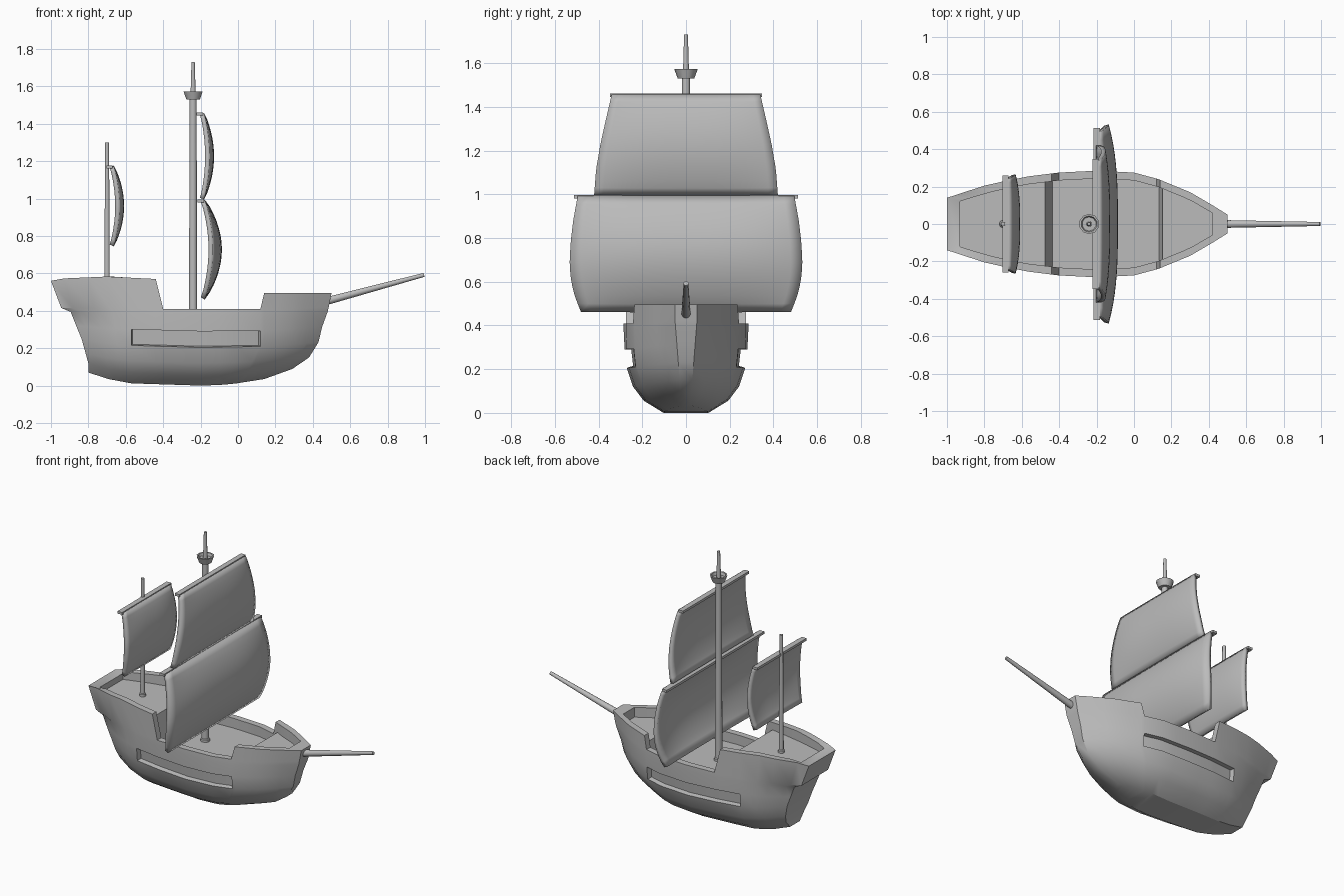
import bpy, bmesh, math
from mathutils import Vector

if "Cube" in bpy.data.objects:
    bpy.data.objects.remove(bpy.data.objects["Cube"])

grey = bpy.data.materials.new("plain_grey")
grey.use_nodes = True
grey.diffuse_color = (0.5, 0.5, 0.5, 1)
grey.node_tree.nodes["Principled BSDF"].inputs["Base Color"].default_value = (0.5, 0.5, 0.5, 1)


def finish(name, bm, angle=30):
    bmesh.ops.recalc_face_normals(bm, faces=bm.faces[:])
    mesh = bpy.data.meshes.new(name)
    bm.to_mesh(mesh)
    bm.free()
    mesh.materials.append(grey)
    ob = bpy.data.objects.new(name, mesh)
    bpy.context.scene.collection.objects.link(ob)
    bpy.ops.object.select_all(action='DESELECT')
    ob.select_set(True)
    bpy.context.view_layer.objects.active = ob
    bpy.ops.object.shade_smooth_by_angle(angle=math.radians(angle))
    return ob


def interp(points, x):
    for (x0, y0), (x1, y1) in zip(points, points[1:]):
        if x <= x1:
            return y0 + (y1 - y0) * max(0, (x - x0) / (x1 - x0))
    return points[-1][1]


# Hull: lofted cross-sections, closed over the rail and deck
STATIONS = [-1, -.93, -.8, -.7, -.57, -.44, -.4, -.3, -.2, -.1, 0, .12, .14, .22, .3, .36, .42, .5]
WIDTH = [(-1, .14), (-.8, .205), (-.6, .25), (-.4, .275), (-.2, .285), (0, .275),
         (.13, .24), (.3, .17), (.42, .1), (.5, .05)]
KEEL = [(-1, .07), (-.8, .035), (-.57, .012), (-.2, 0), (.1, .01), (.5, .035)]
SHEER = [(-1, .415), (-.57, .41), (-.2, .4), (.14, .4), (.5, .42)]
RAIL = [(-1, .56), (-.93, .573), (-.7, .583), (-.44, .57), (-.4, .41), (.12, .41),
        (.14, .495), (.5, .495)]
# Each row: height fraction, width fraction, stern x, bow x
ROWS = [(0, .36, -.8, .14), (.14, .68, -.8, .29), (.3, .85, -.815, .38), (.51, .95, -.835, .43),
        (.725, .985, -.865, .45), (.94, 1, -.895, .48), (1, 1, -.945, .485), (None, 1, -1, .5)]


def squeeze(x, stern, bow, pivot):
    if x < -.57:
        return -.57 + (x + .57) * (stern + .57) / -.43
    if x > pivot:
        return pivot + (x - pivot) * (bow - pivot) / (.5 - pivot)
    return x


def section(s):
    pts = []
    for i, (h, f, stern, bow) in enumerate(ROWS):
        x = squeeze(s, stern, bow, -.1 if i < 3 else .14)
        keel, sheer = interp(KEEL, s), interp(SHEER, s)
        z = interp(RAIL, s) if h is None else keel + h * (sheer - keel)
        w = interp(WIDTH, s) * f
        if s == .5 and h is not None:
            w = .05 * (.4 + .6 * h)
        pts.append((x, w, z))
    # inner edge of the rail, then the deck with its two bulkheads
    x = squeeze(s, -.93, .42, .14)
    w = interp(WIDTH, x) - .042
    pts.append((x, w, interp(RAIL, s)))
    deck = .52 if s <= -.44 else .345 if s <= .12 else .43
    lean = -.035 if s in (-.44, -.4) else .013 if s in (.12, .14) else 0
    pts.append((x + lean, w, deck))
    return pts


bm = bmesh.new()
rings = []
for s in STATIONS:
    pts = section(s)
    ring = [bm.verts.new(p) for p in pts]
    ring += [bm.verts.new((x, -y, z)) for x, y, z in reversed(pts)]
    rings.append(ring)
n = len(rings[0])
ports = {1: [], -1: []}
for i, (a, b) in enumerate(zip(rings, rings[1:])):
    for k in range(n):
        m = (k + 1) % n
        face = bm.faces.new((a[k], a[m], b[m], b[k]))
        if -.57 <= STATIONS[i] < .12:
            if k == 3:
                ports[1].append(face)
            elif k == n - 5:
                ports[-1].append(face)
for ring in (rings[0], rings[-1]):
    for k in range(n // 2 - 1):
        bm.faces.new((ring[k], ring[k + 1], ring[n - 2 - k], ring[n - 1 - k]))
bmesh.ops.recalc_face_normals(bm, faces=bm.faces[:])
# Long recessed panel along each side
for faces in ports.values():
    bmesh.ops.inset_region(bm, faces=faces, thickness=.003, depth=-.03,
                           use_boundary=True, use_even_offset=True)
finish("hull", bm)


# Turned parts: masts, lookout and bowsprit
def lathe(name, profile, origin=(0, 0, 0), axis=(0, 0, 1), sides=12):
    bm = bmesh.new()
    turn = Vector((0, 0, 1)).rotation_difference(Vector(axis))
    loops = []
    for r, z in profile:
        loop = []
        for k in range(sides):
            a = math.tau * (k + .5) / sides
            p = Vector((r * math.cos(a), r * math.sin(a), z))
            loop.append(bm.verts.new(turn @ p + Vector(origin)))
        loops.append(loop)
    for a, b in zip(loops, loops[1:]):
        for k in range(sides):
            m = (k + 1) % sides
            bm.faces.new((a[k], a[m], b[m], b[k]))
    bm.faces.new(loops[0])
    bm.faces.new(loops[-1])
    return finish(name, bm, 40)


MAIN, MIZZEN = -.24, -.7
lathe("main_mast", [(.028, .33), (.028, .36), (.023, .365), (.019, 1.54)], (MAIN, 0, 0))
lathe("main_topmast", [(.015, 1.53), (.009, 1.73)], (MAIN, 0, 0))
lathe("lookout", [(.038, 1.53), (.054, 1.573), (.044, 1.573), (.038, 1.555)], (MAIN, 0, 0), sides=10)
lathe("mizzen_mast", [(.02, .51), (.02, .535), (.015, .54), (.011, 1.3)], (MIZZEN, 0, 0))
sprit = Vector((.54, 0, .145))
lathe("bowsprit", [(.022, 0), (.011, sprit.length)], (.455, 0, .447), sprit)


# Sails: billowed sheets hung from thin yards
def sail(name, x, bottom, top, widths, centre, edge, yard):
    bm = bmesh.new()
    nu, nv = 20, 14
    grid = []
    for j in range(nv + 1):
        v = j / nv
        belly = math.sin(math.pi * v) ** .8
        w = interp(widths, v)
        row = []
        for i in range(nu + 1):
            u = 2 * i / nu - 1
            depth = belly * (edge + (centre - edge) * (1 - abs(u) ** 3))
            row.append(bm.verts.new((x + depth, u * w, bottom + v * (top - bottom))))
        grid.append(row)
    for a, b in zip(grid, grid[1:]):
        for i in range(nu):
            bm.faces.new((a[i], a[i + 1], b[i + 1], b[i]))
    cloth = finish(name, bm, 40)
    solid = cloth.modifiers.new("thickness", 'SOLIDIFY')
    solid.thickness = .024
    solid.offset = 0

    bm = bmesh.new()
    bmesh.ops.create_cube(bm, size=1)
    for v in bm.verts:
        v.co = Vector((x - .012 + v.co.x * .034, v.co.y * 2 * yard, top + v.co.z * .016))
    finish(name + "_yard", bm)


sail("main_lower_sail", -.188, .467, .988,
     [(0, .48), (.12, .505), (.25, .522), (.4, .53), (.6, .525), (.8, .513), (1, .495)],
     .09, .042, .512)
sail("main_upper_sail", -.192, 1.0, 1.452,
     [(0, .42), (.25, .41), (.5, .39), (.75, .365), (1, .34)], .052, .028, .347)
sail("mizzen_sail", -.675, .75, 1.17,
     [(0, .24), (.25, .257), (.5, .263), (.75, .257), (1, .245)], .054, .03, .258)
